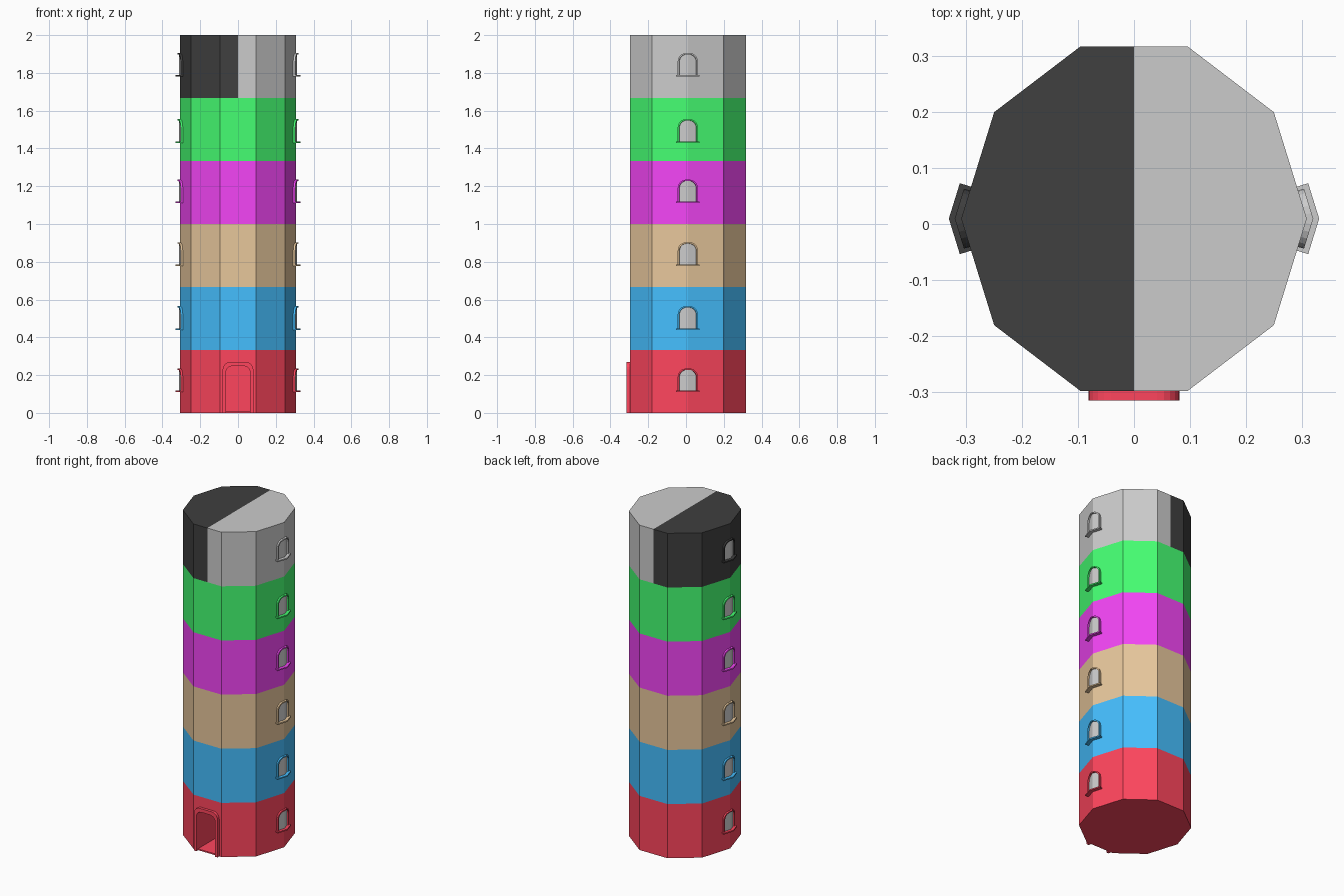
import bpy, bmesh, math

if "Cube" in bpy.data.objects:
    bpy.data.objects.remove(bpy.data.objects["Cube"])

RX, RY, CY, H = 0.308, 0.323, 0.0095, 1 / 3
SLOPE = RX * (1 - math.cos(math.radians(36))) / (RY * math.sin(math.radians(36)))
NL = math.hypot(1, SLOPE)


def material(name, rgb):
    m = bpy.data.materials.new(name)
    m.diffuse_color = (*rgb, 1)
    m.use_nodes = True
    m.node_tree.nodes["Principled BSDF"].inputs["Base Color"].default_value = m.diffuse_color
    return m


def make(name, verts, faces, mat=None, closed=True, facing=1):
    bm = bmesh.new()
    vs = [bm.verts.new(v) for v in verts]
    for f in faces:
        bm.faces.new([vs[i] for i in f])
    bm.normal_update()
    if closed:
        bmesh.ops.recalc_face_normals(bm, faces=bm.faces)
    else:
        for f in bm.faces:
            if f.normal.x * facing < 0:
                f.normal_flip()
    me = bpy.data.meshes.new(name)
    bm.to_mesh(me)
    bm.free()
    ob = bpy.data.objects.new(name, me)
    bpy.context.collection.objects.link(ob)
    if mat:
        me.materials.append(mat)
    return ob


def prism(name, pts, place, a, b, mat=None):
    """Extrude an outline from depth a to depth b."""
    n = len(pts)
    verts = [place(*p, a) for p in pts] + [place(*p, b) for p in pts]
    faces = [list(range(n)), list(range(n, 2 * n))]
    faces += [(i, (i + 1) % n, n + (i + 1) % n, n + i) for i in range(n)]
    return make(name, verts, faces, mat)


def arch(w, h, r, z0=0.0, seg=5):
    """Round-cornered arch running from left foot to right foot."""
    right = [(w - r + r * math.cos(t), z0 + h - r + r * math.sin(t))
             for t in (math.pi / 2 * i / seg for i in range(seg + 1))]
    right = [(w, z0)] + right
    return [(-x, z) for x, z in right] + [(0, z0 + h)] + right[::-1]


def arch_frame(name, outer, inner, place, a, b, mat):
    n = len(outer)
    rings = [(outer, a), (outer, b), (inner, b), (inner, a)]
    verts = [place(*p, d) for pts, d in rings for p in pts]
    faces = [(r * n + i, r * n + i + 1, (r + 1) % 4 * n + i + 1, (r + 1) % 4 * n + i)
             for r in range(4) for i in range(n - 1)]
    faces += [[r * n + e for r in range(4)] for e in (0, n - 1)]
    return make(name, verts, faces, mat)


def corner(side):
    """Map (along wall, height, depth) around the side corner of the tower."""
    def place(s, z, d):
        if abs(s) < 1e-6:
            return (side * (RX + d * NL), CY, z)
        y = s + math.copysign(d * SLOPE / NL, s)
        return (side * (RX - SLOPE * abs(s) + d / NL), CY + y, z)
    return place


def flat(x, y, z):
    return (x, y, z)


def front(x, z, d):
    return (x, CY - RY * math.sin(math.radians(72)) - d, z)


black = material("black", (0.05, 0.05, 0.05))
colours = [material("red", (1, 0.06, 0.11)), material("blue", (0.06, 0.52, 1)),
           material("brown", (0.8, 0.57, 0.33)), material("magenta", (0.9, 0.06, 0.92)),
           material("green", (0.06, 1, 0.17)), None]

# Tower storeys, the top one split into a grey and a black half
ring = [(RX * math.cos(math.radians(36 * i)), CY + RY * math.sin(math.radians(36 * i)))
        for i in range(10)]
storeys = [prism(f"storey_{k + 1}", ring, flat, k * H, (k + 1) * H, colours[k])
           for k in range(5)]
top_y = RY * math.sin(math.radians(72))
half = [(0, CY - top_y)] + ring[8:] + ring[:3] + [(0, CY + top_y)]
prism("top_storey_right", half, flat, 5 * H, 2)
prism("top_storey_left", [(-x, y) for x, y in half], flat, 5 * H, 2, black)

# Door recess and frame
cutter = prism("door_cutter", arch(0.064, 0.24, 0.035, 0.008)[:7]
               + arch(0.064, 0.24, 0.035, 0.008)[8:], front, 0.05, -0.25, colours[0])
cutter.hide_render = True
cutter.hide_viewport = True
cut = storeys[0].modifiers.new("door_recess", 'BOOLEAN')
cut.object = cutter
cut.operation = 'DIFFERENCE'
cut.solver = 'EXACT'
arch_frame("door_frame", arch(0.081, 0.27, 0.04), arch(0.064, 0.248, 0.035),
           front, -0.001, 0.017, colours[0])

# Windows bent around the left and right corners
sill_heights = [0.11, 0.44, 0.778, 1.11, 1.43, 1.78]
for k, z in enumerate(sill_heights):
    for side, word in ((1, "right"), (-1, "left")):
        mat = black if k == 5 and side < 0 else colours[k]
        place = corner(side)
        outer = arch(0.05, 0.117, 0.043, z + 0.008)
        inner = arch(0.043, 0.11, 0.038, z + 0.008)
        arch_frame(f"window_frame_{word}_{k + 1}", outer, inner, place, -0.001, 0.011, mat)
        # Pane in two halves meeting at the corner
        n, mid = len(inner), len(inner) // 2
        verts = [place(*p, 0.003) for p in inner] + [place(0, z + 0.008, 0.003)]
        make(f"window_pane_{word}_{k + 1}", verts,
             [list(range(mid + 1)) + [n], list(range(mid, n)) + [n]],
             closed=False, facing=side)
        # Sill
        line = [(s, d) for s, d in ((-0.057, 0), (0, 0), (0.057, 0),
                                    (0.057, 0.021), (0, 0.021), (-0.057, 0.021))]
        prism(f"window_sill_{word}_{k + 1}", line,
              lambda s, d, h, p=place: p(s, h, d), z, z + 0.008, mat)
